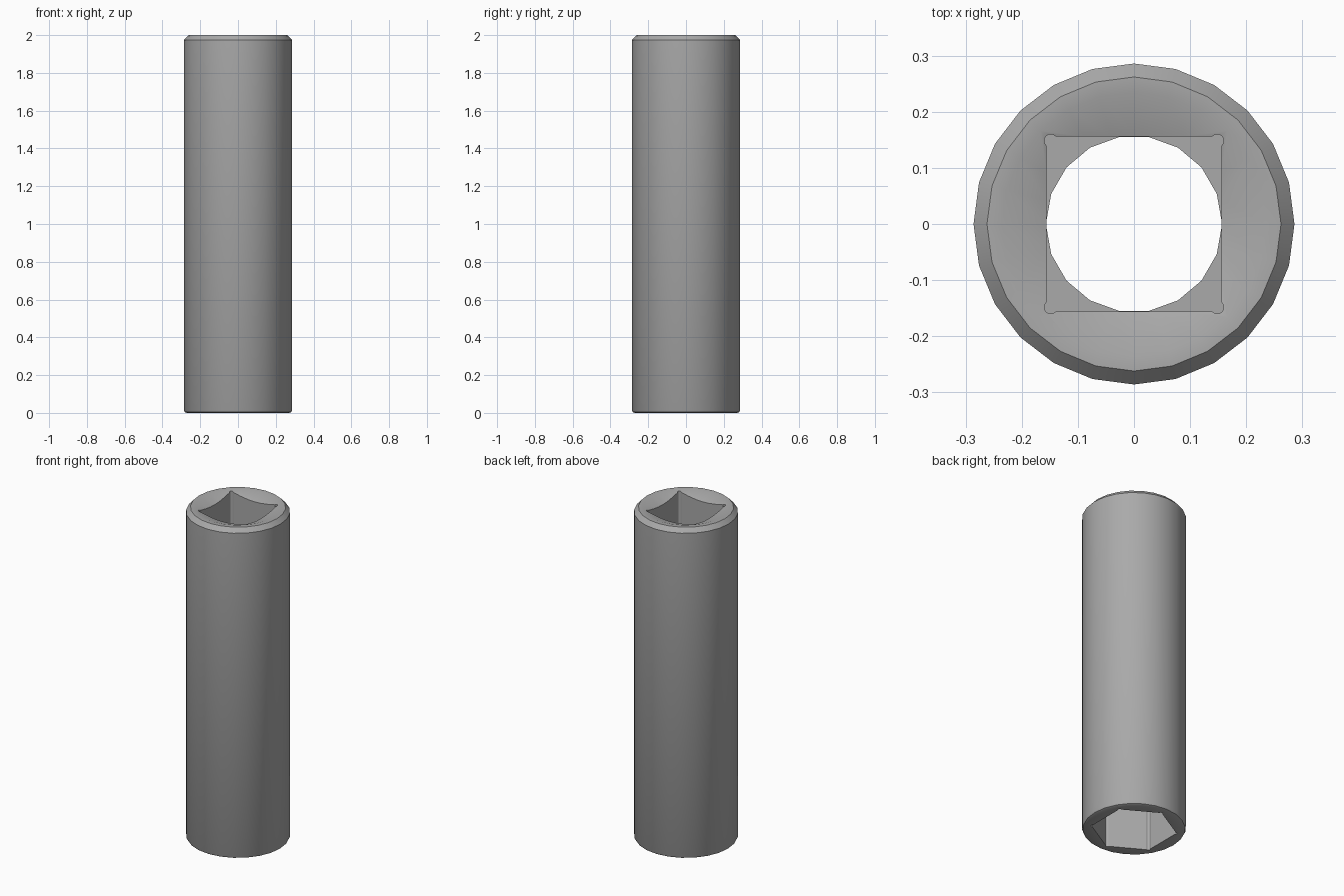
import bpy, bmesh, math

if "Cube" in bpy.data.objects:
    bpy.data.objects.remove(bpy.data.objects["Cube"])

TAU = 2 * math.pi


def make_object(name, bm):
    bmesh.ops.recalc_face_normals(bm, faces=bm.faces)
    mesh = bpy.data.meshes.new(name)
    bm.to_mesh(mesh)
    bm.free()
    obj = bpy.data.objects.new(name, mesh)
    bpy.context.collection.objects.link(obj)
    return obj


def lathe(name, profile, sides):
    """Spin an (r, z) profile that starts and ends on the axis."""
    bm = bmesh.new()
    verts = [bm.verts.new((r, 0, z)) for r, z in profile]
    edges = [bm.edges.new(pair) for pair in zip(verts, verts[1:])]
    bmesh.ops.spin(bm, geom=verts + edges, cent=(0, 0, 0), axis=(0, 0, 1),
                   angle=TAU, steps=sides, use_merge=True)
    bmesh.ops.remove_doubles(bm, verts=bm.verts, dist=1e-5)
    return make_object(name, bm)


def prism(name, outline, z0, z1):
    bm = bmesh.new()
    low = [bm.verts.new((x, y, z0)) for x, y in outline]
    high = [bm.verts.new((x, y, z1)) for x, y in outline]
    bm.faces.new(low)
    bm.faces.new(high)
    for i in range(len(low)):
        j = (i + 1) % len(low)
        bm.faces.new((low[i], low[j], high[j], high[i]))
    return make_object(name, bm)


def relieved_polygon(n, flat, start, r=0.0115, inset=0.0075, steps=8):
    """Regular polygon with a small round relief at every corner."""
    dist = (flat - inset) / math.cos(math.pi / n)
    sweep = math.pi / n + math.acos(inset / r)
    pts = []
    for k in range(n):
        a = start + TAU * k / n
        for s in range(steps + 1):
            t = a - sweep + 2 * sweep * s / steps
            pts.append((dist * math.cos(a) + r * math.cos(t),
                        dist * math.sin(a) + r * math.sin(t)))
    return pts


# Outer sleeve with edge breaks, flat base and a conical lead-in on top
socket = lathe("socket_body", [
    (0, 0), (0.272, 0), (0.281, 0.004), (0.286, 0.013),
    (0.286, 1.974), (0.262, 2.0), (0.235, 2.0), (0, 1.92)], 24)

# Dark steel
steel = bpy.data.materials.new("dark_steel")
steel.diffuse_color = (0.4, 0.4, 0.4, 1)
steel.use_nodes = True
steel.node_tree.nodes["Principled BSDF"].inputs["Base Color"].default_value = steel.diffuse_color
socket.data.materials.append(steel)

# Cutters: through bore, square drive at the top, hex opening below
circle = [(0.157 * math.cos(TAU * i / 18), 0.157 * math.sin(TAU * i / 18))
          for i in range(18)]
cutters = [
    prism("bore_cutter", circle, -0.1, 1.8),
    prism("square_drive_cutter",
          relieved_polygon(4, 0.156, math.pi / 4), 1.6, 2.1),
    prism("hex_cutter", relieved_polygon(6, 0.205, math.pi / 2), -0.1, 0.42),
]

bpy.context.view_layer.objects.active = socket
socket.select_set(True)
for cutter in cutters:
    cutter.hide_render = True
    cutter.data.materials.append(steel)
    mod = socket.modifiers.new(cutter.name, 'BOOLEAN')
    mod.operation = 'DIFFERENCE'
    mod.solver = 'EXACT'
    mod.object = cutter
    bpy.ops.object.modifier_apply(modifier=mod.name)
for cutter in cutters:
    bpy.data.objects.remove(cutter)

bpy.ops.object.shade_smooth_by_angle(angle=math.radians(30))
